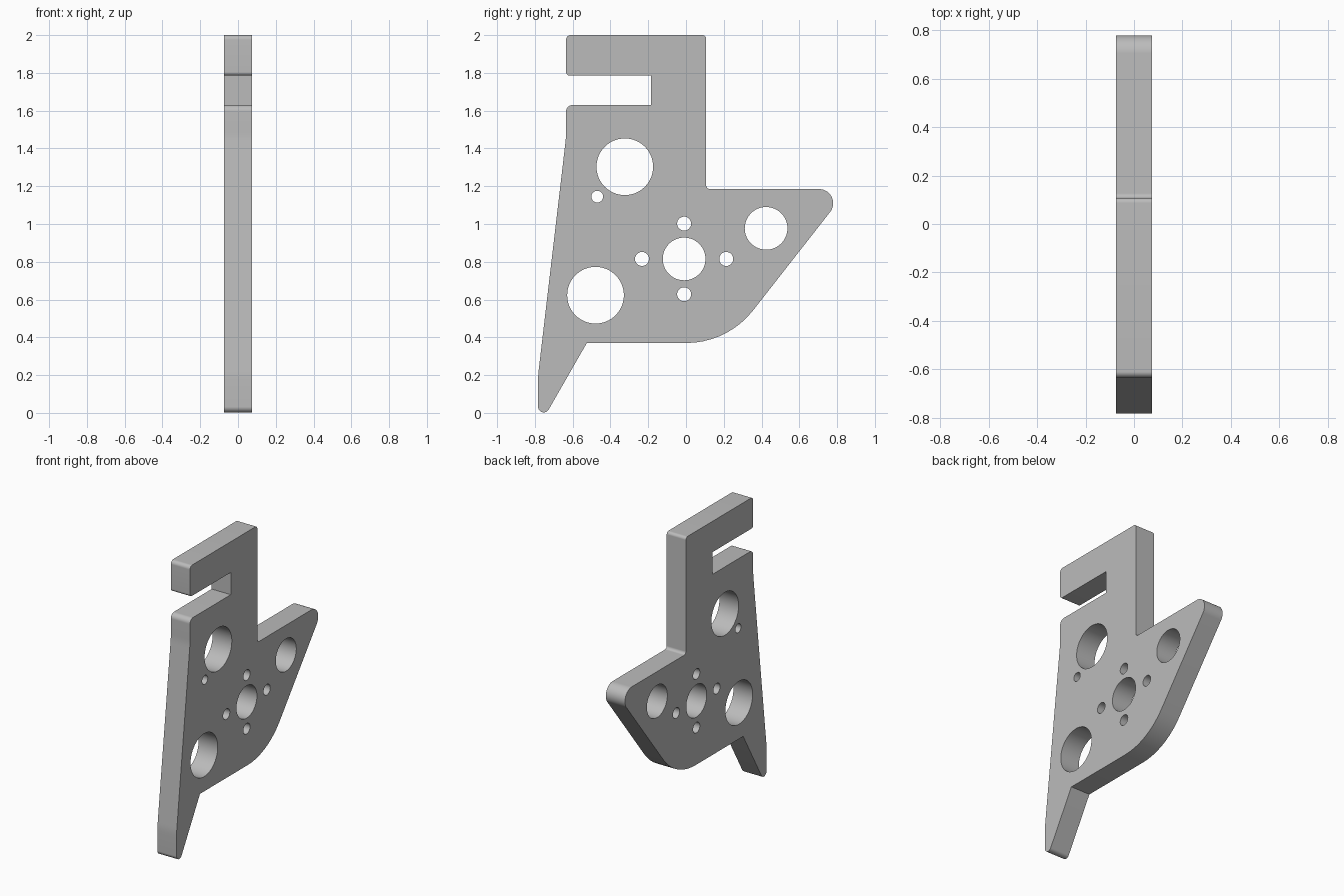
import bpy
import bmesh
from math import cos, sin, tan, pi
from mathutils import Vector, Matrix

if "Cube" in bpy.data.objects:
    bpy.data.objects.remove(bpy.data.objects["Cube"], do_unlink=True)

HALF_THICKNESS = 0.074

# Plate outline corners: y, z, fillet radius
CORNERS = [
    (-0.635, 2.0, 0.025), (-0.635, 1.785, 0.02),
    (-0.185, 1.785, 0), (-0.185, 1.63, 0),
    (-0.635, 1.63, 0.035), (-0.635, 1.46, 0.5),
    (-0.783, 0.2, 0.5), (-0.783, -0.08, 0.03),
    (-0.525, 0.37, 0), (0.22, 0.37, 0.45),
    (0.858, 1.185, 0.075), (0.107, 1.185, 0.02),
    (0.107, 2.0, 0.02),
]

# Round holes: y, z, radius
HUB = (-0.01, 0.815)
HOLES = [
    (-0.324, 1.303, 0.15), (-0.479, 0.623, 0.15),
    (0.424, 0.977, 0.113), (*HUB, 0.113), (-0.47, 1.145, 0.031),
]
# Four bolt holes around the hub hole
for dy, dz in ((1, 0), (-1, 0), (0, 1), (0, -1)):
    HOLES.append((HUB[0] + 0.223 * dy, HUB[1] + 0.187 * dz, 0.037))


def fillet(before, corner, after, radius):
    """Points of an arc that rounds one corner."""
    a = (before - corner).normalized()
    b = (after - corner).normalized()
    if radius == 0:
        return [corner]
    half = a.angle(b) / 2
    centre = corner + (a + b).normalized() * radius / sin(half)
    start = corner + a * radius / tan(half) - centre
    end = corner + b * radius / tan(half) - centre
    sweep = start.angle_signed(end)
    steps = max(4, int(abs(sweep) / 0.1))
    return [centre + Matrix.Rotation(-sweep * i / steps, 2) @ start
            for i in range(steps + 1)]


def circle(y, z, radius, count=64):
    return [Vector((y + radius * cos(2 * pi * i / count),
                    z + radius * sin(2 * pi * i / count))) for i in range(count)]


def add_loop(curve, points):
    spline = curve.splines.new("POLY")
    spline.points.add(len(points) - 1)
    for target, p in zip(spline.points, points):
        target.co = (p.x, p.y, 0, 1)
    spline.use_cyclic_u = True


# Filled profile with holes, extruded to the plate thickness
curve = bpy.data.curves.new("plate_profile", "CURVE")
curve.dimensions = "2D"
curve.fill_mode = "BOTH"
curve.extrude = HALF_THICKNESS

outline = []
for i, (y, z, radius) in enumerate(CORNERS):
    before = Vector(CORNERS[i - 1][:2])
    after = Vector(CORNERS[(i + 1) % len(CORNERS)][:2])
    outline += fillet(before, Vector((y, z)), after, radius)
add_loop(curve, outline)
for hole in HOLES:
    add_loop(curve, circle(*hole))

profile = bpy.data.objects.new("plate_profile", curve)
bpy.context.collection.objects.link(profile)
bpy.context.view_layer.update()
evaluated = profile.evaluated_get(bpy.context.evaluated_depsgraph_get())
mesh = bpy.data.meshes.new_from_object(evaluated)
bpy.data.objects.remove(profile, do_unlink=True)

# Stand the plate up in the YZ plane and join its caps to its walls
bm = bmesh.new()
bm.from_mesh(mesh)
bm.transform(Matrix(((0, 0, 1, 0), (1, 0, 0, 0), (0, 1, 0, 0), (0, 0, 0, 1))))
bmesh.ops.remove_doubles(bm, verts=bm.verts, dist=0.0001)
bmesh.ops.recalc_face_normals(bm, faces=bm.faces)
bm.to_mesh(mesh)
bm.free()

# Plain grey finish
grey = bpy.data.materials.new("plain_grey")
grey.use_nodes = True
colour = (0.5, 0.5, 0.5, 1)
grey.diffuse_color = colour
grey.node_tree.nodes["Principled BSDF"].inputs["Base Color"].default_value = colour
mesh.materials.clear()
mesh.materials.append(grey)

plate = bpy.data.objects.new("bracket_plate", mesh)
bpy.context.collection.objects.link(plate)
bpy.context.view_layer.objects.active = plate
plate.select_set(True)
bpy.ops.object.shade_smooth_by_angle(angle=pi / 6)
